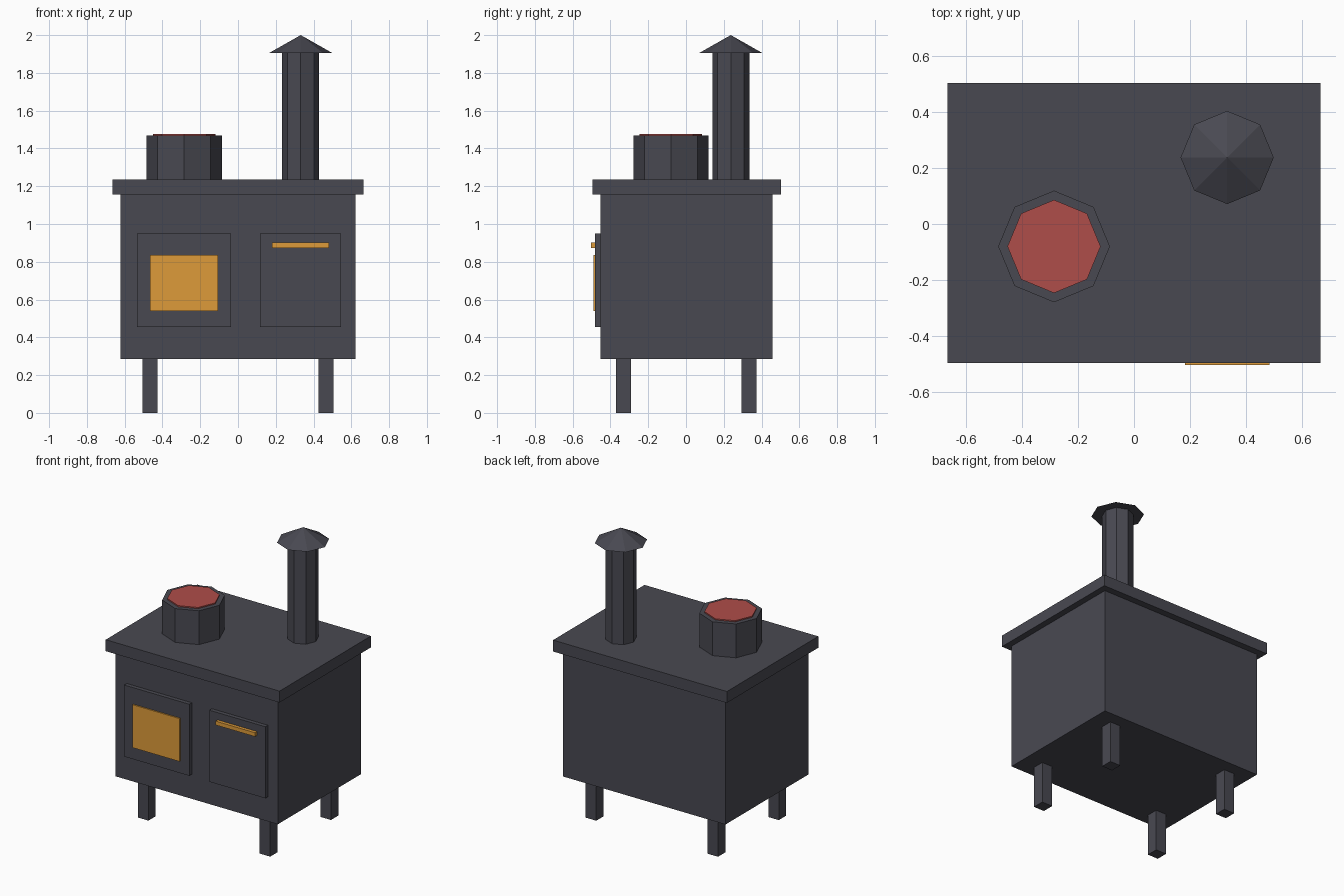
import bpy, bmesh
from mathutils import Matrix

if "Cube" in bpy.data.objects:
    bpy.data.objects.remove(bpy.data.objects["Cube"])


def material(name, rgb):
    m = bpy.data.materials.new(name)
    m.diffuse_color = (*rgb, 1.0)
    m.use_nodes = True
    m.node_tree.nodes["Principled BSDF"].inputs["Base Color"].default_value = m.diffuse_color
    return m


IRON = material("dark iron", (0.066, 0.066, 0.083))
AMBER = material("amber", (0.73, 0.33, 0.042))
RED = material("warm red", (0.43, 0.075, 0.067))


def finish(name, bm, mat):
    me = bpy.data.meshes.new(name)
    bm.to_mesh(me)
    bm.free()
    me.materials.append(mat)
    ob = bpy.data.objects.new(name, me)
    bpy.context.collection.objects.link(ob)
    return ob


def box(name, x, y, z, mat=IRON):
    """Box from (min, max) ranges on each axis."""
    bm = bmesh.new()
    size = [b - a for a, b in (x, y, z)]
    mid = [(a + b) / 2 for a, b in (x, y, z)]
    bmesh.ops.create_cube(bm, size=1, matrix=Matrix.Translation(mid) @ Matrix.Diagonal((*size, 1)))
    return finish(name, bm, mat)


def octagon(name, x, y, z, r1, r2, mat=IRON):
    """Eight-sided cylinder or cone with corners on the axes."""
    bm = bmesh.new()
    bmesh.ops.create_cone(bm, cap_ends=True, segments=8, radius1=r1, radius2=r2, depth=z[1] - z[0],
                          matrix=Matrix.Translation((x, y, (z[0] + z[1]) / 2)))
    bmesh.ops.remove_doubles(bm, verts=bm.verts, dist=1e-5)
    return finish(name, bm, mat)


# Stove body and overhanging top
box("body", (-0.622, 0.622), (-0.453, 0.457), (0.286, 1.156))
box("top_plate", (-0.665, 0.665), (-0.496, 0.503), (1.156, 1.235))

# Four square legs
for sx, side in ((-1, "left"), (1, "right")):
    for sy, end in ((-1, "front"), (1, "back")):
        cx, cy = sx * 0.466, 0.001 + sy * 0.332
        box(f"{end}_{side}_leg", (cx - 0.04, cx + 0.04), (cy - 0.04, cy + 0.04), (0, 0.286))

# Firebox door with glowing window
box("fire_door", (-0.534, -0.036), (-0.481, -0.453), (0.456, 0.951))
box("fire_window", (-0.465, -0.105), (-0.490, -0.481), (0.54, 0.837), AMBER)

# Oven door with handle
box("oven_door", (0.117, 0.546), (-0.481, -0.453), (0.456, 0.951))
box("oven_handle", (0.181, 0.482), (-0.503, -0.481), (0.874, 0.901), AMBER)

# Cooking pot with red contents
octagon("pot", -0.285, -0.08, (1.235, 1.469), 0.199, 0.199)
octagon("pot_contents", -0.285, -0.08, (1.469, 1.477), 0.166, 0.166, RED)

# Chimney pipe and conical cap
octagon("chimney_pipe", 0.332, 0.237, (1.235, 1.906), 0.098, 0.098)
octagon("chimney_cap", 0.332, 0.237, (1.906, 2.0), 0.166, 0.0)
